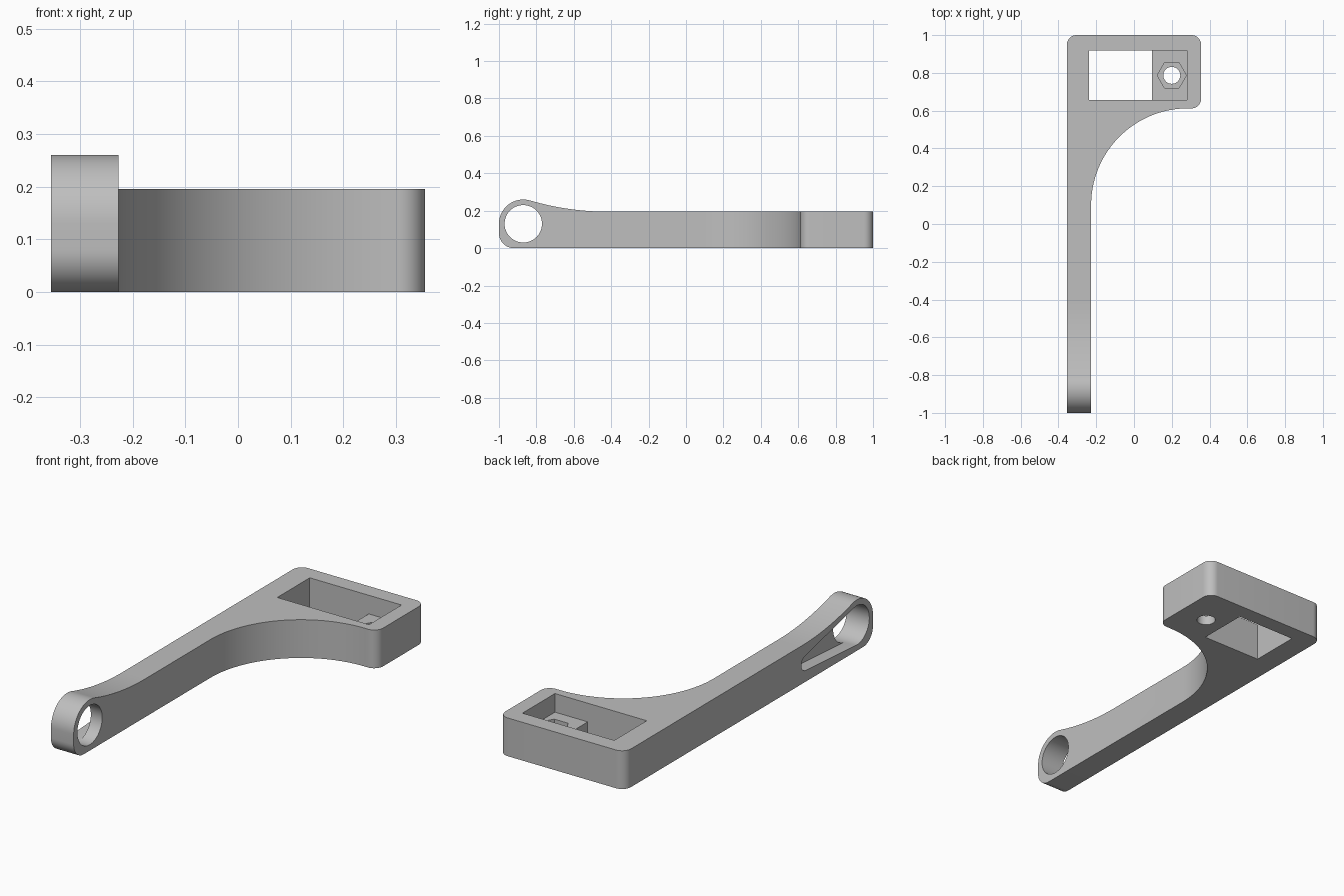
import bpy
import bmesh
from math import cos, sin, pi, radians, degrees, atan2
from mathutils import Vector
from mathutils.geometry import convex_hull_2d

if "Cube" in bpy.data.objects:
    bpy.data.objects.remove(bpy.data.objects["Cube"], do_unlink=True)

grey = bpy.data.materials.new("plain grey")
grey.use_nodes = True
grey.diffuse_color = (0.52, 0.52, 0.52, 1)
grey.node_tree.nodes["Principled BSDF"].inputs["Base Color"].default_value = grey.diffuse_color


def arc(centre, radius, start, end, steps=12):
    """Points along a circular arc, angles in degrees."""
    angles = [radians(start + (end - start) * i / steps) for i in range(steps + 1)]
    return [(centre[0] + radius * cos(a), centre[1] + radius * sin(a)) for a in angles]


def circle(centre, radius, sides=48):
    return arc(centre, radius, 0, 360, sides)[:-1]


def rectangle(x0, x1, y0, y1):
    return [(x0, y0), (x1, y0), (x1, y1), (x0, y1)]


def prism(name, outline, axis, low, high):
    """Extrude a 2D outline along z (outline in x, y) or x (outline in y, z)."""
    bm = bmesh.new()
    place = (lambda u, v: (u, v, low)) if axis == "z" else (lambda u, v: (low, u, v))
    face = bm.faces.new([bm.verts.new(place(u, v)) for u, v in outline])
    top = bmesh.ops.extrude_face_region(bm, geom=[face])["geom"]
    step = Vector((0, 0, high - low)) if axis == "z" else Vector((high - low, 0, 0))
    bmesh.ops.translate(bm, vec=step, verts=[g for g in top if isinstance(g, bmesh.types.BMVert)])
    bmesh.ops.recalc_face_normals(bm, faces=bm.faces)
    mesh = bpy.data.meshes.new(name)
    bm.to_mesh(mesh)
    bm.free()
    mesh.materials.append(grey)
    obj = bpy.data.objects.new(name, mesh)
    bpy.context.collection.objects.link(obj)
    return obj


def combine(target, tool, operation):
    """Apply a boolean and discard the tool."""
    mod = target.modifiers.new("cut", "BOOLEAN")
    mod.operation, mod.solver, mod.object = operation, "EXACT", tool
    graph = bpy.context.evaluated_depsgraph_get()
    target.data = bpy.data.meshes.new_from_object(target.evaluated_get(graph))
    target.modifiers.clear()
    bpy.data.objects.remove(tool, do_unlink=True)


# Main dimensions
left, right, arm_inner = -0.355, 0.355, -0.227
height, corner = 0.195, 0.05
eye, eye_radius, hole_radius = (-0.87, 0.13), 0.13, 0.1
sweep = 0.512

# Plan outline: straight arm, concave sweep, rounded head
plan = [(left, -1.2), (arm_inner, -1.2)]
plan += arc((arm_inner + sweep, 0.1), sweep, 180, 90, 40)
plan += arc((right - corner, 0.612 + corner), corner, -90, 0)
plan += arc((right - corner, 1 - corner), corner, 0, 90)
plan += arc((left + corner, 1 - corner), corner, 90, 180)
bracket = prism("bracket", plan, "z", -0.2, 0.5)

# Side outline: raised eye blending down to the flat arm
blend_start, blend_radius = -0.42, 1.46
blend_centre = (blend_start, height + blend_radius)
touch = degrees(atan2(blend_centre[1] - eye[1], blend_centre[0] - eye[0]))
side = [(1.2, 0), (1.2, height)]
side += arc(blend_centre, blend_radius, 270, 180 + touch, 16)
side += arc(eye, eye_radius, touch, 180, 24)
side += arc((-0.92, 0.08), 0.08, 180, 270)
combine(bracket, prism("side_shape", side, "x", -0.6, 0.6), "INTERSECT")

# Eye hole and the tapered pocket beside it on the outer face
hole = circle(eye, hole_radius)
combine(bracket, prism("eye_hole", hole, "x", -0.6, 0), "DIFFERENCE")
points = [Vector(p) for p in hole + circle((-0.46, 0.095), 0.038, 32)]
taper = [points[i] for i in convex_hull_2d(points)]
combine(bracket, prism("tapered_pocket", taper, "x", -0.6, left + 0.064), "DIFFERENCE")

# Head window with a shelf, nut recess and bolt hole
shelf_top, shelf_edge, bolt = 0.1, 0.095, (0.2, 0.787)
window = rectangle(-0.238, 0.28, 0.656, 0.918)
opening = rectangle(-0.238, shelf_edge, 0.656, 0.918)
for name, outline, bottom in (
    ("window_recess", window, shelf_top),
    ("window_opening", opening, -0.3),
    ("nut_recess", circle(bolt, 0.077, 6), 0.05),
    ("bolt_hole", circle(bolt, 0.045, 32), -0.3),
):
    top = 0.6 if name == "window_recess" else 0.15
    combine(bracket, prism(name, outline, "z", bottom, top), "DIFFERENCE")

# Smooth the curved walls, keep the edges crisp
bpy.ops.object.select_all(action="DESELECT")
bracket.select_set(True)
bpy.context.view_layer.objects.active = bracket
bpy.ops.object.shade_smooth_by_angle(angle=radians(30))
